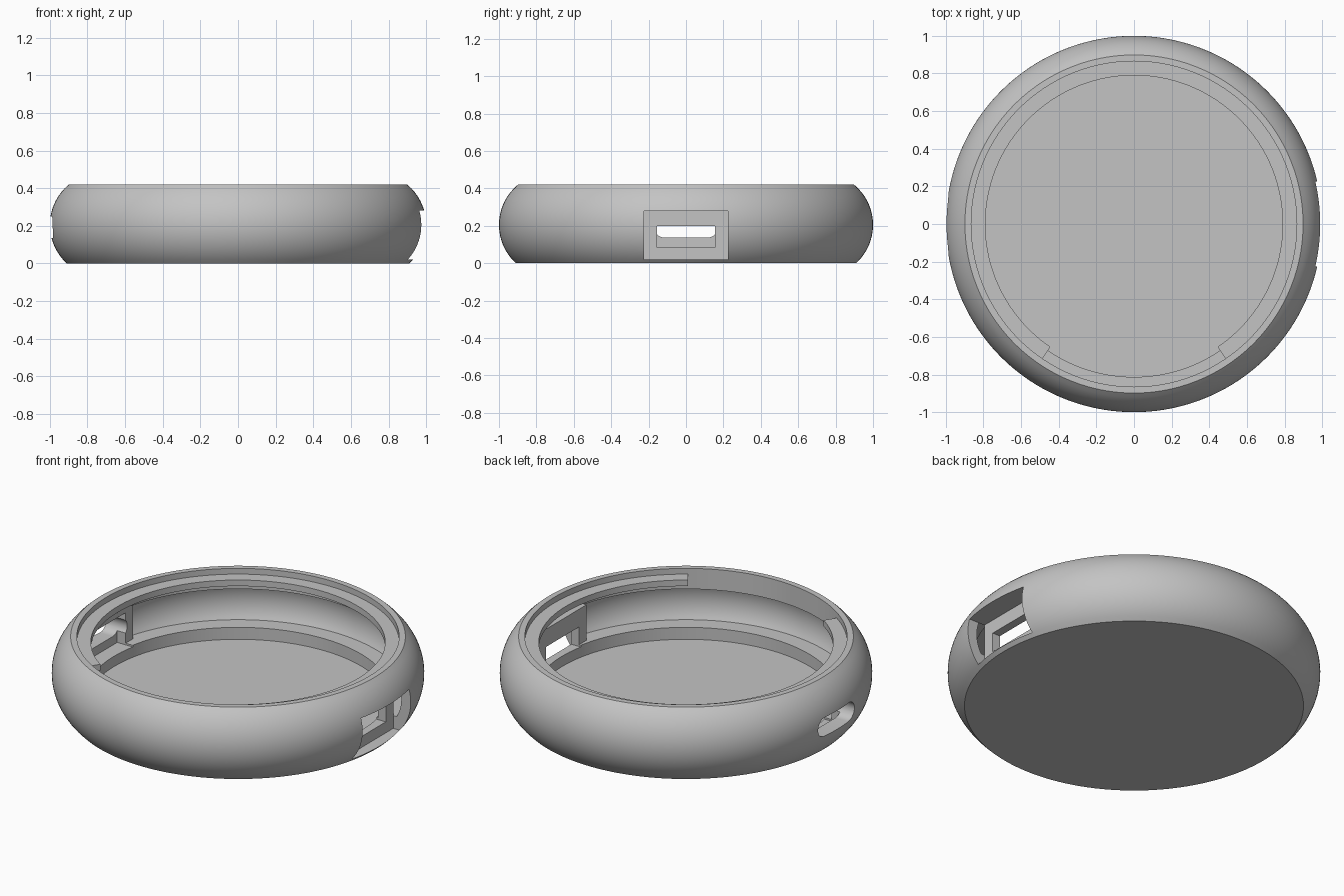
import bpy, bmesh, math
from mathutils import Matrix, Vector

cube = bpy.data.objects.get("Cube")
if cube:
    bpy.data.objects.remove(cube)

grey = bpy.data.materials.new("matte_grey")
grey.use_nodes = True
COLOUR = (0.55, 0.55, 0.55, 1)
grey.diffuse_color = COLOUR
grey.node_tree.nodes["Principled BSDF"].inputs["Base Color"].default_value = COLOUR


def make_object(name, bm):
    bmesh.ops.remove_doubles(bm, verts=bm.verts, dist=1e-5)
    bmesh.ops.recalc_face_normals(bm, faces=bm.faces)
    mesh = bpy.data.meshes.new(name)
    bm.to_mesh(mesh)
    bm.free()
    mesh.materials.append(grey)
    obj = bpy.data.objects.new(name, mesh)
    bpy.context.collection.objects.link(obj)
    return obj


def lathe(name, profile, start=0, sweep=360, steps=160):
    """Spin a closed (radius, height) outline about z, capping partial sweeps."""
    bm = bmesh.new()
    turn = Matrix.Rotation(math.radians(start), 3, 'Z')
    verts = [bm.verts.new(turn @ Vector((r, 0, z))) for r, z in profile]
    loop = list(zip(verts, verts[1:] + verts[:1]))
    edges = [bm.edges.new(p) for p in loop
             if p[0].co.xy.length + p[1].co.xy.length > 1e-6]
    result = bmesh.ops.spin(bm, geom=verts + edges, axis=(0, 0, 1), cent=(0, 0, 0),
                            angle=math.radians(sweep), steps=steps)
    if sweep < 360:
        end = [v for v in result["geom_last"] if isinstance(v, bmesh.types.BMVert)]
        bm.faces.new(verts)
        bm.faces.new(end)
    return make_object(name, bm)


def box(name, x, y, z):
    """Box from x, y and z ranges."""
    bm = bmesh.new()
    bmesh.ops.create_cube(bm, size=1)
    for v in bm.verts:
        v.co = [lo + (c + 0.5) * (hi - lo) for c, (lo, hi) in zip(v.co, (x, y, z))]
    return make_object(name, bm)


def stadium(name, x, half_width, z, radius):
    """Rounded slot prism running along x."""
    bm = bmesh.new()
    ring = []
    for i in range(34):
        a = math.pi * (i % 17) / 16 + (math.pi if i > 16 else 0) - math.pi / 2
        side = 1 if i < 17 else -1
        ring.append(bm.verts.new((x[0], side * (half_width - radius) + radius * math.cos(a),
                                  z + radius * math.sin(a))))
    face = bm.faces.new(ring)
    moved = bmesh.ops.extrude_face_region(bm, geom=[face])["geom"]
    bmesh.ops.translate(bm, vec=(x[1] - x[0], 0, 0),
                        verts=[v for v in moved if isinstance(v, bmesh.types.BMVert)])
    return make_object(name, bm)


def combine(target, tool, operation):
    mod = target.modifiers.new("combine", 'BOOLEAN')
    mod.operation, mod.solver, mod.object = operation, 'EXACT', tool
    graph = bpy.context.evaluated_depsgraph_get()
    mesh = bpy.data.meshes.new_from_object(target.evaluated_get(graph))
    target.modifiers.clear()
    target.data = mesh
    bpy.data.objects.remove(tool)


def arc(radius, z_from, z_to, count):
    """Bulging wall curve, shared by the outside and the hollow."""
    zs = [z_from + (z_to - z_from) * i / count for i in range(count + 1)]
    return [(0.7215 + math.sqrt(radius ** 2 - (z - 0.205) ** 2), z) for z in zs]


# Bowl: bulged outside, straight rim, undercut hollow, ledge and sunken floor
outline = [(0, 0)] + arc(0.2785, 0, 0.42, 20)
outline += [(0.865, 0.42), (0.865, 0.298)] + arc(0.2185, 0.298, 0.095, 12)
outline += [(0.813, 0.095), (0.813, 0.024), (0, 0.024)]
shell = lathe("bowl_shell", outline)

# Flat pads thickening the wall behind both openings
combine(shell, box("pad", (0.81, 0.942), (-0.225, 0.225), (0.088, 0.305)), 'UNION')
combine(shell, box("pad", (-0.942, -0.845), (-0.225, 0.225), (0.088, 0.305)), 'UNION')

# Port on the +x side: outer recess and rectangular window
combine(shell, box("recess", (0.86, 1.1), (-0.225, 0.225), (0.02, 0.28)), 'DIFFERENCE')
combine(shell, box("window", (0.7, 1.0), (-0.155, 0.155), (0.085, 0.2)), 'DIFFERENCE')

# Slot on the -x side: inner pocket and rounded opening
combine(shell, box("pocket", (-0.9, -0.7), (-0.155, 0.155), (0.085, 0.275)), 'DIFFERENCE')
combine(shell, stadium("slot", (-1.1, -0.8), 0.17, 0.193, 0.057), 'DIFFERENCE')

# Retaining lip inside the rim, open at the front
lip = lathe("retaining_lip", [(0.79, 0.35), (0.87, 0.35), (0.87, 0.386), (0.79, 0.386)],
            start=-55.8, sweep=291.6, steps=130)

# Smooth walls with crisp edges
bpy.ops.object.select_all(action='DESELECT')
for obj in (shell, lip):
    obj.select_set(True)
bpy.context.view_layer.objects.active = shell
bpy.ops.object.shade_smooth_by_angle(angle=math.radians(25))
